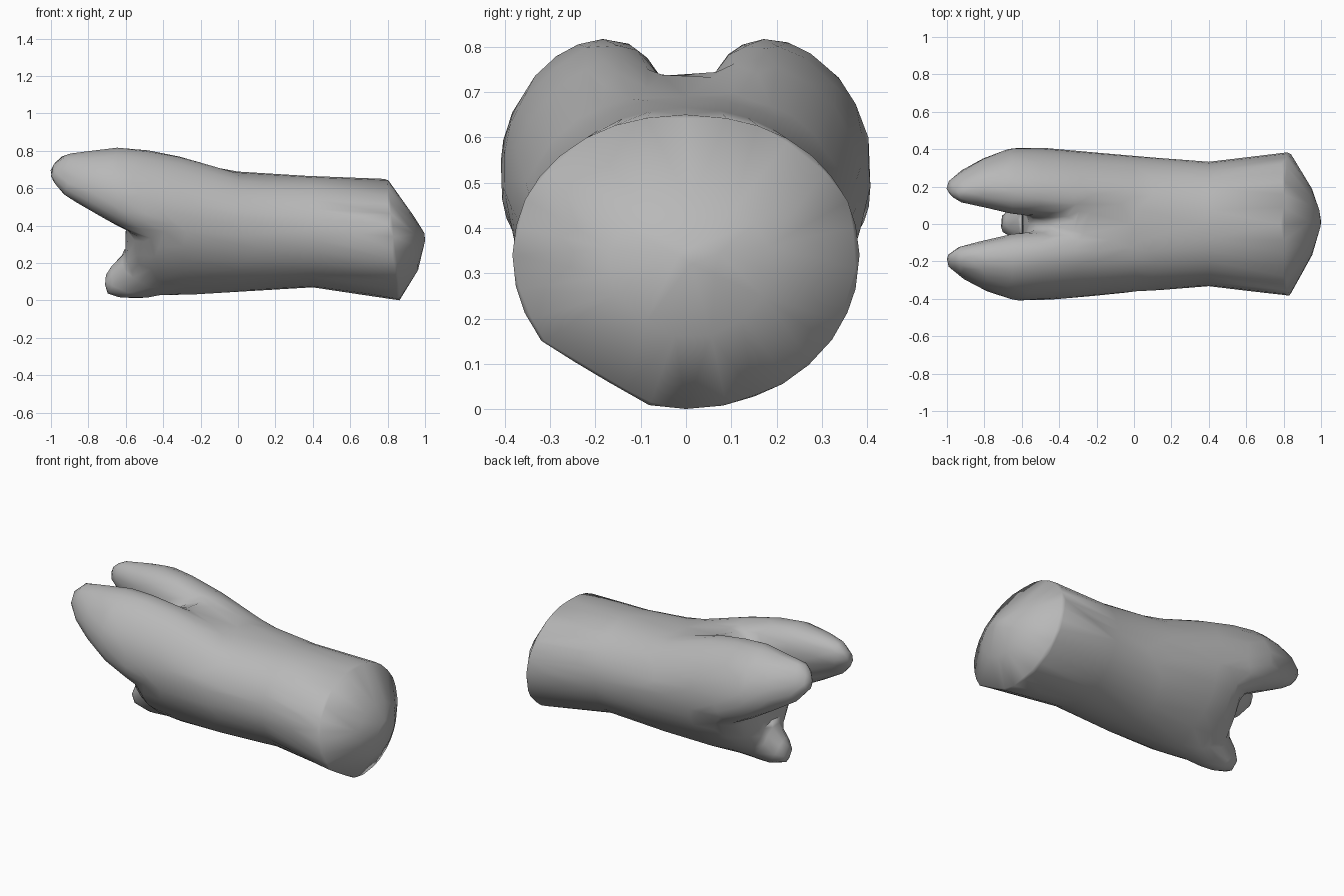
import bpy, bmesh
from math import sin, cos, tau

if "Cube" in bpy.data.objects:
    bpy.data.objects.remove(bpy.data.objects["Cube"])

N = 32


def body_ring(x, w, top, bot, wide, taper, tilt=0.0, cy=0.0, chop=False):
    """Egg-shaped section: rounded above the widest height, tapering to a keel below."""
    pts = []
    for i in range(N):
        a = tau * i / N
        c, s = cos(a), sin(a)
        p = taper if s < 0 else 0.92
        y = cy + w * (abs(c) ** p) * (1 if c >= 0 else -1)
        z = wide + s * ((top - wide) if s >= 0 else (wide - bot))
        if chop and y < -0.05:  # flat cut on the lower front of the wrist
            z = max(z, 0.17 - 0.586 * (y + 0.36))
        pts.append((x + tilt * (wide - z), y, z))
    return pts


def lobe_ring(x, cy, cz, ry, rz, side, skew=0.25):
    """Elliptical section leaning inwards at the top."""
    pts = []
    for i in range(N):
        a = tau * i / N
        dz = rz * sin(a)
        pts.append((x, side * (cy + ry * cos(a) - skew * dz), cz + dz))
    return pts


def loft(bm, rings):
    rows = [[bm.verts.new(p) for p in r] for r in rings]
    faces = [bm.faces.new((a[i], a[(i + 1) % N], b[(i + 1) % N], b[i]))
             for a, b in zip(rows, rows[1:]) for i in range(N)]
    faces += [bm.faces.new(rows[0]), bm.faces.new(rows[-1])]
    bmesh.ops.recalc_face_normals(bm, faces=faces)


bm = bmesh.new()

# Main body, flared wrist rim and domed end
loft(bm, [
    body_ring(-0.60, 0.15, 0.46, 0.10, 0.38, 1.6),
    body_ring(-0.55, 0.28, 0.57, 0.035, 0.44, 1.7),
    body_ring(-0.45, 0.38, 0.68, 0.02, 0.48, 1.55),
    body_ring(-0.30, 0.395, 0.745, 0.025, 0.47, 1.35),
    body_ring(0.00, 0.365, 0.69, 0.045, 0.42, 1.1),
    body_ring(0.40, 0.333, 0.665, 0.07, 0.38, 1.0),
    body_ring(0.83, 0.385, 0.65, 0.0, 0.34, 0.95, 0.10, 0, True),
    body_ring(0.95, 0.18, 0.45, 0.16, 0.33, 1.0, 0.08, 0.01),
    body_ring(0.99, 0.06, 0.37, 0.27, 0.33, 1.0, 0, 0.02),
    body_ring(1.0, 0.012, 0.34, 0.32, 0.33, 1.0, 0, 0.02),
])

# Pair of upper lobes, running back into the body
LOBE = [(0.40, 0.15, 0.44, 0.15, 0.17), (0.0, 0.18, 0.48, 0.17, 0.20),
        (-0.30, 0.205, 0.54, 0.18, 0.23),
        (-0.50, 0.225, 0.57, 0.175, 0.24), (-0.65, 0.23, 0.61, 0.173, 0.21),
        (-0.80, 0.222, 0.643, 0.13, 0.16), (-0.93, 0.20, 0.672, 0.078, 0.108),
        (-0.98, 0.195, 0.68, 0.045, 0.06), (-1.005, 0.195, 0.68, 0.014, 0.018)]
for side in (1, -1):
    loft(bm, [lobe_ring(*r, side) for r in LOBE])

# Small lower lobe at the keel
loft(bm, [lobe_ring(*r, 1, 0) for r in [
    (-0.20, 0, 0.20, 0.14, 0.14), (-0.50, 0, 0.18, 0.13, 0.17),
    (-0.58, 0, 0.145, 0.105, 0.14), (-0.67, 0.005, 0.11, 0.075, 0.092),
    (-0.715, 0.005, 0.085, 0.05, 0.05)]])

mesh = bpy.data.meshes.new("three_lobed_stump")
bm.to_mesh(mesh)
bm.free()
obj = bpy.data.objects.new("three_lobed_stump", mesh)
bpy.context.collection.objects.link(obj)
bpy.context.view_layer.objects.active = obj
obj.select_set(True)

# Fuse the parts into one skin
fuse = obj.modifiers.new("fuse", 'REMESH')
fuse.mode = 'VOXEL'
fuse.voxel_size = 0.016
bpy.ops.object.modifier_apply(modifier="fuse")

# Blend the webs between the lobes, keeping the wrist rim crisp
bm = bmesh.new()
bm.from_mesh(obj.data)
web = [v for v in bm.verts if -0.85 < v.co.x < 0.1]
rest = [v for v in bm.verts if v.co.x < 0.7]
for verts in [web] * 12 + [rest] * 2 + [list(bm.verts)]:
    bmesh.ops.smooth_vert(bm, verts=verts, factor=0.5,
                          use_axis_x=True, use_axis_y=True, use_axis_z=True)
bm.to_mesh(obj.data)
bm.free()

# Reduce to a light mesh with soft shading
light = obj.modifiers.new("light", 'DECIMATE')
light.ratio = 900 / (2 * len(obj.data.polygons))
bpy.ops.object.modifier_apply(modifier="light")
bpy.ops.object.shade_smooth()

# Mid grey skin
grey = bpy.data.materials.new("mid_grey")
grey.diffuse_color = (0.48, 0.48, 0.48, 1)
grey.use_nodes = True
grey.node_tree.nodes["Principled BSDF"].inputs["Base Color"].default_value = grey.diffuse_color
obj.data.materials.append(grey)
